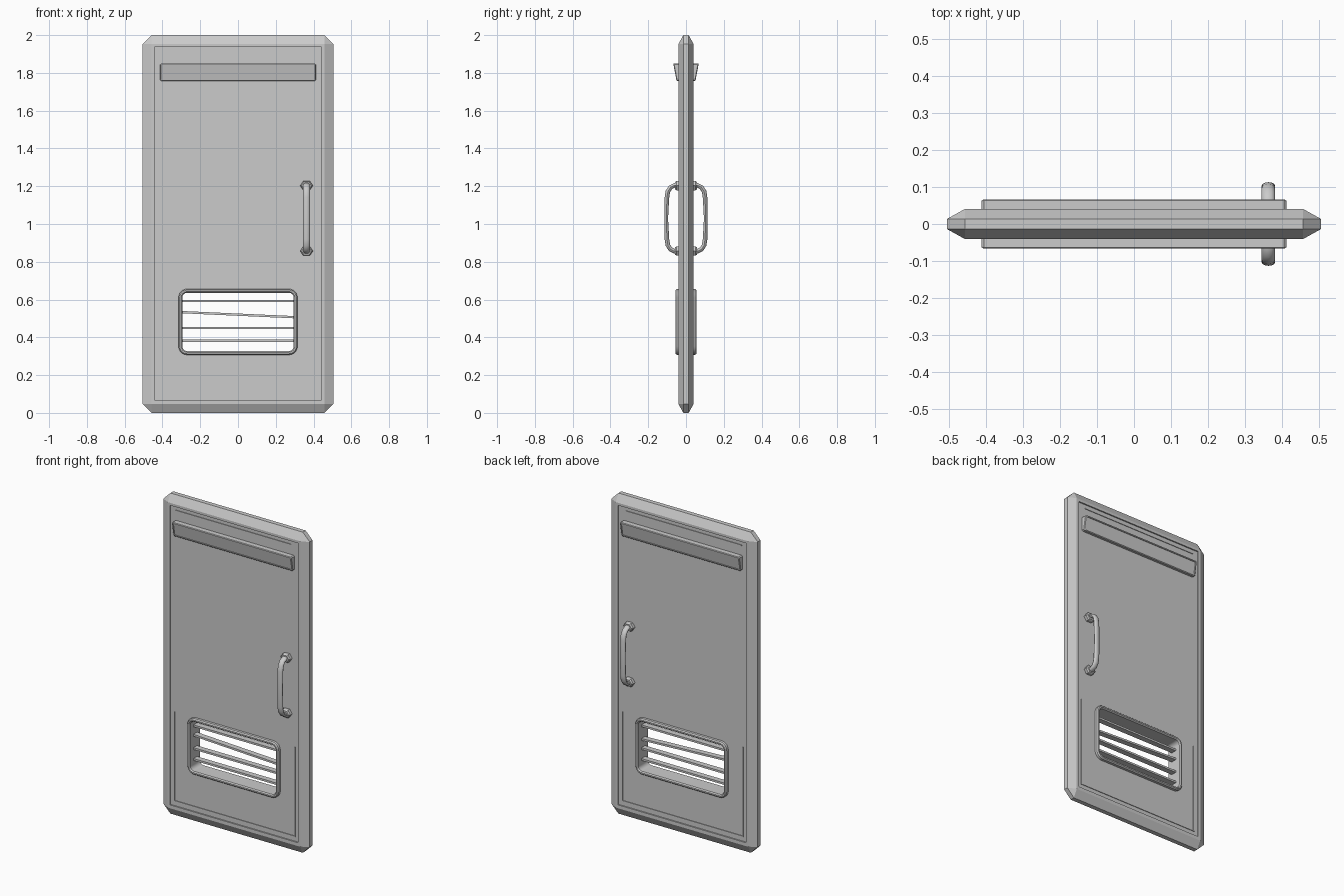
import bpy, bmesh, math
from mathutils import Vector, Matrix

if "Cube" in bpy.data.objects:
    bpy.data.objects.remove(bpy.data.objects["Cube"])


def make(name, bm, mirror=False, smooth=False):
    bmesh.ops.recalc_face_normals(bm, faces=bm.faces)
    me = bpy.data.meshes.new(name)
    bm.to_mesh(me)
    bm.free()
    ob = bpy.data.objects.new(name, me)
    bpy.context.collection.objects.link(ob)
    if mirror:  # repeat on the other side of the door
        m = ob.modifiers.new("Mirror", 'MIRROR')
        m.use_axis = (False, True, False)
    if smooth:
        bpy.ops.object.select_all(action='DESELECT')
        ob.select_set(True)
        bpy.context.view_layer.objects.active = ob
        bpy.ops.object.shade_smooth_by_angle(angle=math.radians(40))
    return ob


def outline(hx, z0, z1, cut, steps=1):
    """Rectangle in XZ with clipped (steps=1) or rounded corners."""
    pts = []
    for k, (sx, cz) in enumerate([(1, z1 - cut), (-1, z1 - cut), (-1, z0 + cut), (1, z0 + cut)]):
        for i in range(steps + 1):
            a = math.pi / 2 * (k + i / steps)
            pts.append((sx * (hx - cut) + cut * math.cos(a), cz + cut * math.sin(a)))
    return pts


def loft(bm, rings, closed=False):
    """Bridge rings of coordinates, capped or closed into a loop."""
    vs = [[bm.verts.new(p) for p in r] for r in rings]
    n = len(vs[0])
    pairs = list(zip(vs, vs[1:])) + ([(vs[-1], vs[0])] if closed else [])
    for a, b in pairs:
        for i in range(n):
            bm.faces.new((a[i], a[(i + 1) % n], b[(i + 1) % n], b[i]))
    if not closed:
        bm.faces.new(vs[0])
        bm.faces.new(vs[-1])


def at(pts, y):
    return [(x, y, z) for x, z in pts]


def box(bm, size, loc, rot=0):
    bmesh.ops.create_cube(bm, size=1, matrix=Matrix.Translation(loc)
                          @ Matrix.Rotation(rot, 4, 'Y') @ Matrix.Diagonal((*size, 1)))


# Door slab: clipped rim, chamfer, narrow border and sunken panel
rim = outline(0.505, 0, 2, 0.048)
face = outline(0.458, 0.047, 1.953, 0.001)
edge = outline(0.442, 0.068, 1.937, 0.001)
panel = outline(0.432, 0.078, 1.927, 0.001)
half = [(panel, 0.032), (edge, 0.032), (edge, 0.04), (face, 0.04), (rim, 0.014)]
bm = bmesh.new()
loft(bm, [at(p, -y) for p, y in half] + [at(p, y) for p, y in reversed(half)])
door = make("door_slab", bm)

# Vent opening
bm = bmesh.new()
hole = outline(0.303, 0.318, 0.645, 0.036, 6)
loft(bm, [at(hole, -0.2), at(hole, 0.2)])
cutter = make("vent_cutter", bm)
cutter.hide_render = True
cutter.hide_set(True)
cut = door.modifiers.new("Vent", 'BOOLEAN')
cut.operation = 'DIFFERENCE'
cut.solver = 'EXACT'
cut.object = cutter

# Vent frame lining the opening
bm = bmesh.new()
prof = [(0, -0.048), (0.006, -0.055), (0.014, -0.055), (0.02, -0.048)]
prof += [(o, -y) for o, y in reversed(prof)]
loft(bm, [at(outline(0.315 - o, 0.307 + o, 0.656 - o, 0.046 - o, 6), y) for o, y in prof], closed=True)
make("vent_frame", bm, smooth=True)

# Vent slats, one of them knocked crooked
bm = bmesh.new()
for z, rot in [(0.592, 0), (0.52, 0.045), (0.45, 0), (0.382, 0)]:
    box(bm, (0.6, 0.035, 0.012), (0, 0, z), rot)
make("vent_slats", bm)

# Wedge-shaped plate near the top with a sunken face
bm = bmesh.new()
def wedge(inset, out):
    return [(x, -(0.05 + 0.017 * (z - 1.757) / 0.09) + out if out is not None else -0.03, z)
            for x, z in outline(0.412 - inset, 1.757 + inset, 1.85 - inset, 0.006)]
loft(bm, [wedge(0, None), wedge(0, 0.004), wedge(0.004, 0), wedge(0.009, 0), wedge(0.009, 0.005)])
make("name_plate", bm, mirror=True)

# Thin trim lines on the panel
bm = bmesh.new()
for s in (-1, 1):
    box(bm, (0.006, 0.008, 0.56), (s * 0.415, -0.032, 0.375))
box(bm, (0.83, 0.008, 0.006), (0, -0.032, 0.098))
box(bm, (0.8, 0.008, 0.005), (-0.01, -0.032, 1.912))
make("panel_trim", bm, mirror=True)

# Pull handle: flattened oval tube swept along a bent path
path = [(-0.03, 1.207), (-0.06, 1.205), (-0.082, 1.194), (-0.096, 1.172), (-0.101, 1.14), (-0.104, 1.03)]
path += [(y, 2.06 - z) for y, z in reversed(path[:-1])]
bm = bmesh.new()
rings = []
for i, (y, z) in enumerate(path):
    a, b = path[max(i - 1, 0)], path[min(i + 1, len(path) - 1)]
    t = Vector((0, b[0] - a[0], b[1] - a[1])).normalized()
    n = t.cross(Vector((1, 0, 0)))
    r = 0.009 if i == len(path) // 2 else 0.012
    rings.append([Vector((0.363, y, z)) + Vector((0.018 * math.cos(k * math.pi / 6), 0, 0))
                  + n * r * math.sin(k * math.pi / 6) for k in range(12)])
loft(bm, rings)
make("pull_handle", bm, mirror=True, smooth=True)

# Hexagonal handle mounts
bm = bmesh.new()
for z in (1.203, 0.857):
    hexa = lambda r: [(0.363 + r * math.cos(k * math.pi / 3), z + 0.85 * r * math.sin(k * math.pi / 3))
                      for k in range(6)]
    loft(bm, [at(hexa(0.034), -0.03), at(hexa(0.034), -0.05), at(hexa(0.027), -0.058)])
make("handle_mounts", bm, mirror=True)
